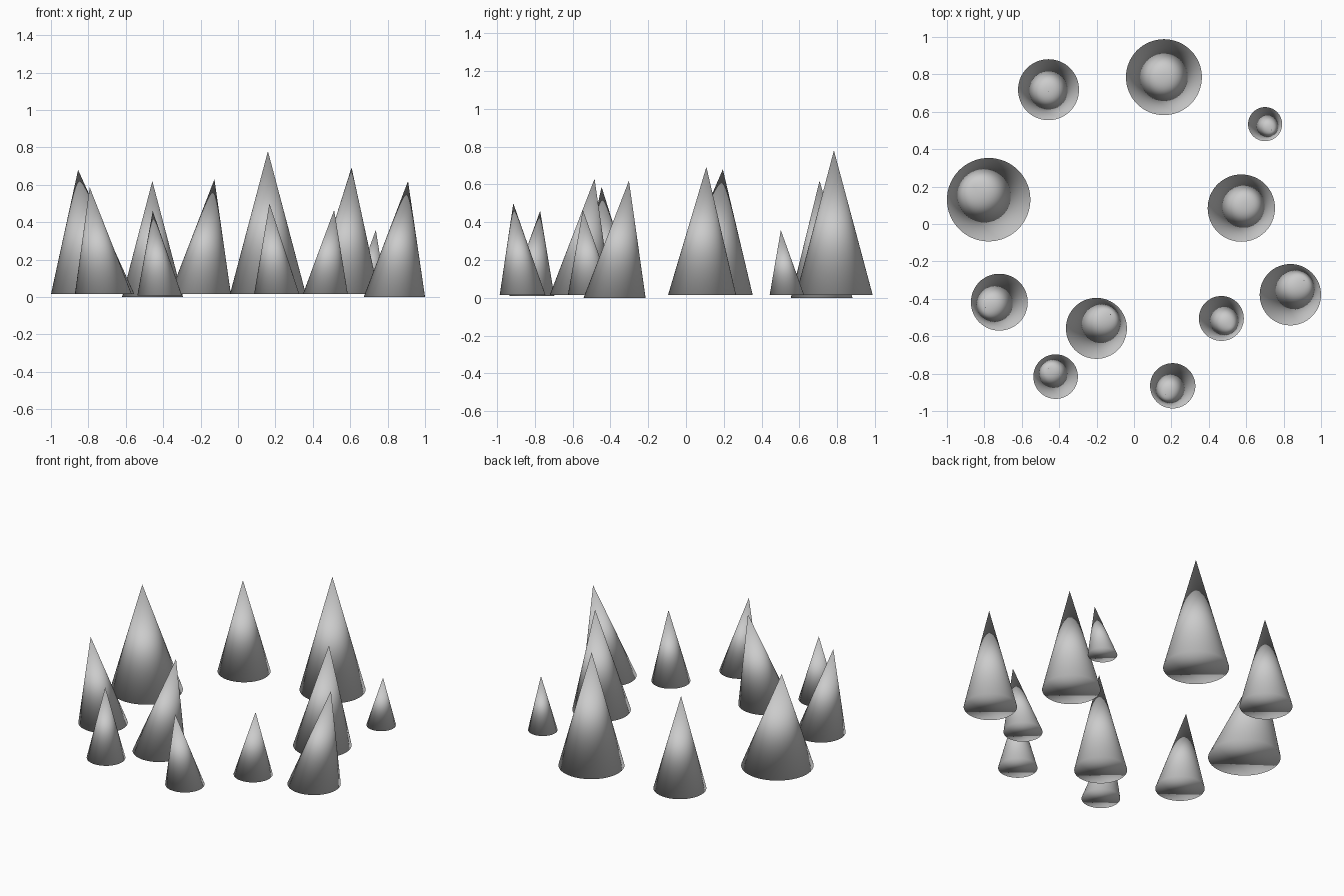
import bpy, bmesh
from mathutils import Matrix, Vector


def leaning_cone(name, cx, cy, z, radius, apex):
    """Smooth cone with a level round base and a tip placed off-centre."""
    ax, ay, az = apex
    h = az - z
    bm = bmesh.new()
    bmesh.ops.create_cone(bm, cap_ends=True, cap_tris=False, segments=64,
                          radius1=radius, radius2=0, depth=h,
                          matrix=Matrix.Translation((0, 0, h / 2)))
    bmesh.ops.remove_doubles(bm, verts=bm.verts, dist=1e-5)
    for v in bm.verts:
        if v.co.z > h / 2:
            v.co += Vector((ax - cx, ay - cy, 0))
    # shading runs smoothly over the base rim
    for f in bm.faces:
        f.smooth = True
    mesh = bpy.data.meshes.new(name)
    bm.to_mesh(mesh)
    bm.free()
    ob = bpy.data.objects.new(name, mesh)
    ob.location = (cx, cy, z)
    bpy.context.collection.objects.link(ob)


# base centre x, y, base height, base radius, tip position
cones = [
    (-0.777, 0.130, 0.015, 0.223, (-0.855, 0.195, 0.68)),
    (0.574, 0.085, 0.015, 0.180, (0.607, 0.108, 0.693)),
    (0.160, 0.785, 0.015, 0.203, (0.160, 0.783, 0.78)),
    (-0.457, 0.718, 0.0, 0.163, (-0.458, 0.707, 0.62)),
    (0.701, 0.534, 0.015, 0.091, (0.737, 0.502, 0.358)),
    (0.836, -0.378, 0.0, 0.164, (0.909, -0.302, 0.62)),
    (0.467, -0.505, 0.015, 0.120, (0.514, -0.546, 0.465)),
    (-0.201, -0.558, 0.015, 0.163, (-0.126, -0.484, 0.63)),
    (-0.720, -0.418, 0.015, 0.152, (-0.793, -0.447, 0.587)),
    (-0.419, -0.816, 0.009, 0.119, (-0.456, -0.772, 0.46)),
    (0.207, -0.865, 0.015, 0.121, (0.168, -0.914, 0.50)),
]
for i, c in enumerate(cones, 1):
    leaning_cone(f"leaning_cone_{i:02d}", *c)
